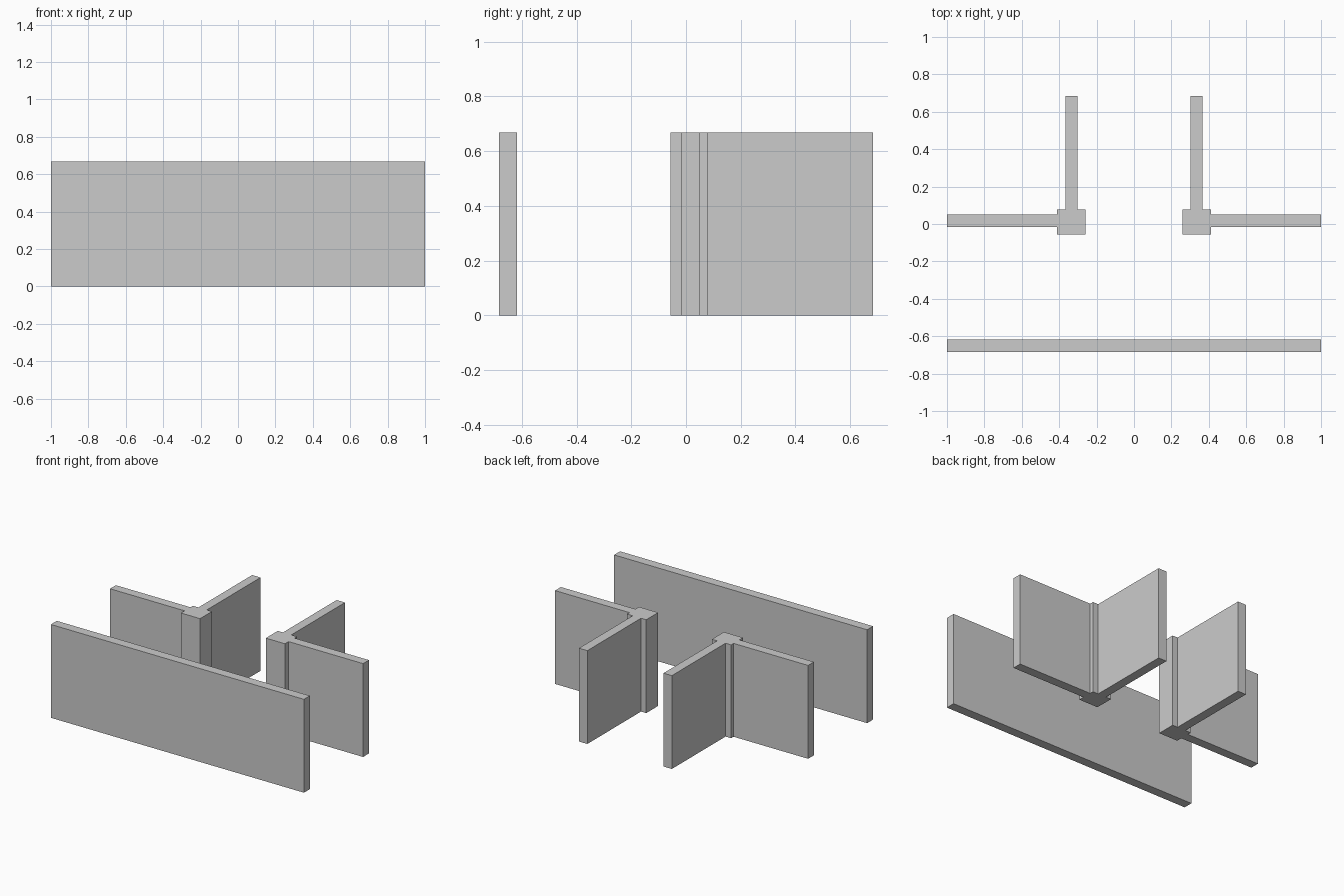
import bpy
import bmesh

if "Cube" in bpy.data.objects:
    bpy.data.objects.remove(bpy.data.objects["Cube"])

HEIGHT = 0.667


def extrude_profile(name, points):
    """Closed upright prism from a counter-clockwise floor-plan outline."""
    bm = bmesh.new()
    base = bm.faces.new([bm.verts.new((x, y, 0)) for x, y in points])
    result = bmesh.ops.extrude_face_region(bm, geom=[base], use_keep_orig=True)
    top = [g for g in result["geom"] if isinstance(g, bmesh.types.BMVert)]
    bmesh.ops.translate(bm, verts=top, vec=(0, 0, HEIGHT))
    bmesh.ops.recalc_face_normals(bm, faces=bm.faces[:])
    mesh = bpy.data.meshes.new(name)
    bm.to_mesh(mesh)
    bm.free()
    obj = bpy.data.objects.new(name, mesh)
    bpy.context.collection.objects.link(obj)
    return obj


# Long continuous wall along the front
extrude_profile("front_wall", [(-1, -0.684), (1, -0.684), (1, -0.617), (-1, -0.617)])

# Corner walls: thick post with one arm to the side and one to the back
corner = [
    (0.26, -0.057), (0.411, -0.057), (0.411, -0.016), (1, -0.016),
    (1, 0.05), (0.411, 0.05), (0.411, 0.078), (0.367, 0.078),
    (0.367, 0.684), (0.301, 0.684), (0.301, 0.078), (0.26, 0.078),
]
for side, name in ((1, "right_corner_wall"), (-1, "left_corner_wall")):
    extrude_profile(name, [(side * x, y) for x, y in corner][::side])
